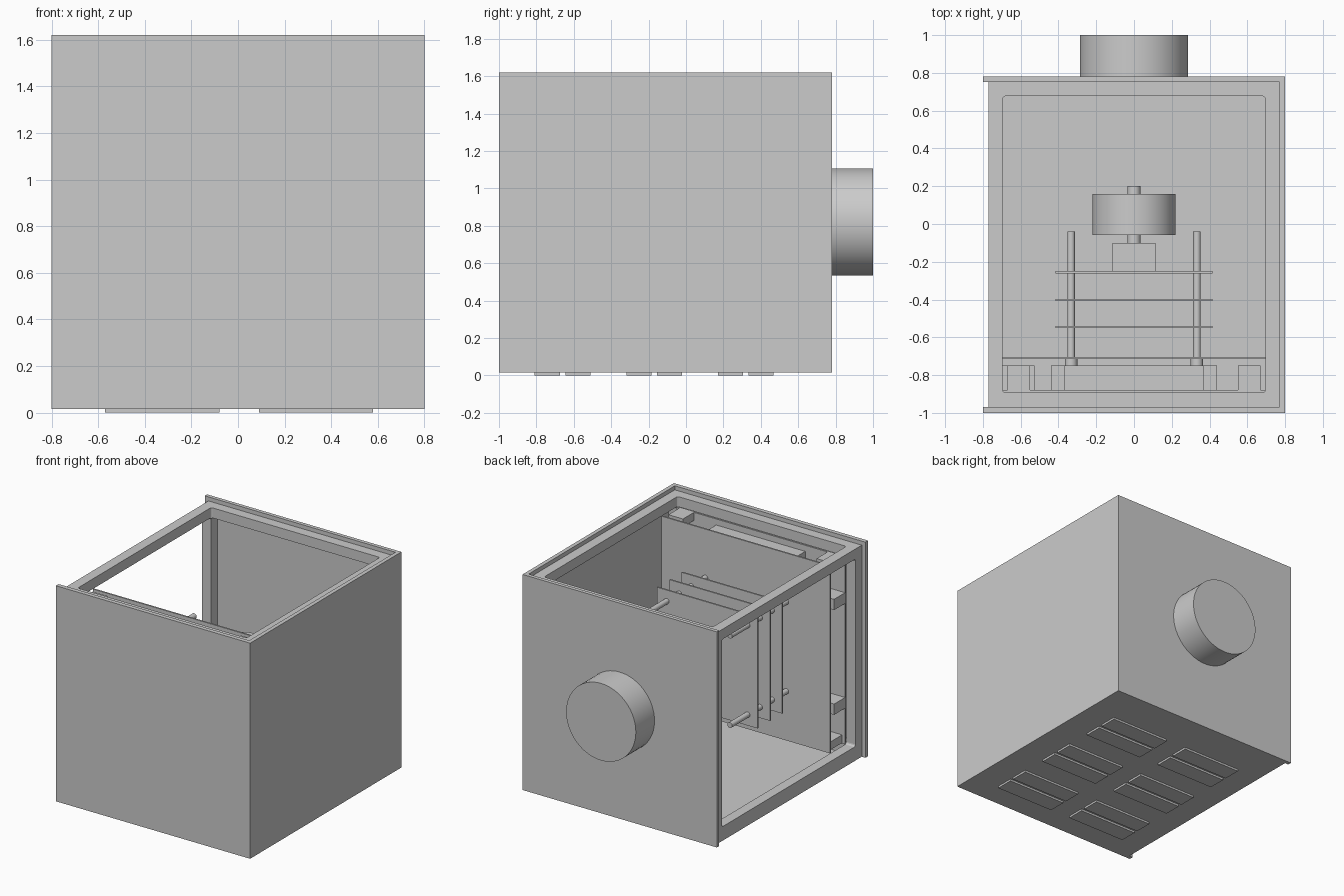
import bpy, bmesh, math
from mathutils import Matrix, Vector

if "Cube" in bpy.data.objects:
    bpy.data.objects.remove(bpy.data.objects["Cube"], do_unlink=True)

grey = bpy.data.materials.new("plain_grey")
grey.use_nodes = True
grey.diffuse_color = (0.6, 0.6, 0.6, 1)
grey.node_tree.nodes["Principled BSDF"].inputs["Base Color"].default_value = (0.6, 0.6, 0.6, 1)

MID = 0.82  # height of the central axis


def finish(name, bm):
    mesh = bpy.data.meshes.new(name)
    bm.to_mesh(mesh)
    bm.free()
    mesh.materials.append(grey)
    obj = bpy.data.objects.new(name, mesh)
    bpy.context.collection.objects.link(obj)
    return obj


def box(name, x, y, z, round_axis=None, radius=0.015):
    """Box from three (low, high) ranges, optionally rounded along one axis."""
    bm = bmesh.new()
    bmesh.ops.create_cube(bm, size=1)
    for v in bm.verts:
        v.co = Vector(r[0] if c < 0 else r[1] for c, r in zip(v.co, (x, y, z)))
    if round_axis is not None:
        edges = [e for e in bm.edges
                 if abs((e.verts[0].co - e.verts[1].co)[round_axis]) > 0.001]
        bmesh.ops.bevel(bm, geom=edges, offset=radius, segments=3,
                        profile=0.5, affect='EDGES')
    return finish(name, bm)


def rod(name, x, z, radius, y0, y1, sides=48):
    """Smooth cylinder running along y."""
    bm = bmesh.new()
    place = Matrix.Translation((x, (y0 + y1) / 2, z)) @ Matrix.Rotation(math.pi / 2, 4, 'X')
    bmesh.ops.create_cone(bm, cap_ends=True, segments=sides, radius1=radius,
                          radius2=radius, depth=y1 - y0, matrix=place)
    obj = finish(name, bm)
    bpy.ops.object.select_all(action='DESELECT')
    obj.select_set(True)
    bpy.context.view_layer.objects.active = obj
    bpy.ops.object.shade_smooth_by_angle(angle=math.radians(40))
    return obj


# Outer panels: top and one side stay open
FULL = (0.015, 1.62)
box("front_panel", (-0.8, 0.8), (-1, -0.968), FULL)
box("back_panel", (-0.8, 0.8), (0.752, 0.78), FULL)
box("side_panel", (0.77, 0.8), (-0.968, 0.752), FULL)
box("bottom_panel", (-0.77, 0.77), (-0.968, 0.752), (0.015, 0.045))

# Open cubic frame: a block with a rounded tunnel through each axis
outer = ((-0.77, 0.77), (-0.968, 0.752), (0.045, 1.59))
frame = box("frame", *outer)
for axis in range(3):
    ranges = [(lo - 0.1, hi + 0.1) if i == axis else (lo + 0.075, hi - 0.075)
              for i, (lo, hi) in enumerate(outer)]
    cutter = box("frame_cutter", *ranges, round_axis=axis)
    cutter.hide_render = True
    cutter.hide_viewport = True
    cutter.display_type = 'WIRE'
    cut = frame.modifiers.new("opening", 'BOOLEAN')
    cut.operation = 'DIFFERENCE'
    cut.solver = 'EXACT'
    cut.object = cutter

# Paired cells under the floor
for x in (-0.325, 0.335):
    for y in (-0.66, -0.17, 0.32):
        for side in (-1, 1):
            c = y + side * 0.082
            box("bottom_cell", (x - 0.245, x + 0.245), (c - 0.067, c + 0.067), (0, 0.016))

# Round housing on the back
rod("back_housing", 0, MID, 0.287, 0.78, 1.0, 64)

# Two large plates near the front with spacer blocks between
for y in (-0.885, -0.71):
    box("large_plate", (-0.695, 0.695), (y - 0.006, y + 0.006), (0.12, 1.515))
GAP = (-0.879, -0.75)
box("battery_block", (-0.367, 0.367), GAP, (0.17, 1.47))
for s in (-1, 1):
    inner, outer_x = sorted((s * 0.367, s * 0.44)), sorted((s * 0.55, s * 0.67))
    box("battery_clip", inner, GAP, (MID - 0.3, MID + 0.3))
    box("side_block", (-0.695, -0.528), GAP, (MID + s * 0.39 - 0.04, MID + s * 0.39 + 0.04))
    for t in (-1, 1):
        z = MID + t * 0.665
        box("corner_block", outer_x, GAP, (z - 0.03, z + 0.03))

# Square circuit boards on four rods
for y in (-0.545, -0.402, -0.255):
    box("circuit_board", (-0.415, 0.415), (y - 0.006, y + 0.006), (MID - 0.415, MID + 0.415))
for x in (-0.333, 0.333):
    for z in (MID - 0.333, MID + 0.333):
        rod("board_rod", x, z, 0.02, -0.704, -0.04, 24)
        rod("rod_foot", x, z, 0.033, -0.75, -0.716, 24)

# Motor, shaft and flywheel
box("motor", (-0.115, 0.115), (-0.249, -0.1), (MID - 0.115, MID + 0.115))
rod("shaft", 0, MID, 0.035, -0.1, 0.2, 32)
rod("flywheel", 0, MID, 0.22, -0.057, 0.16, 64)
